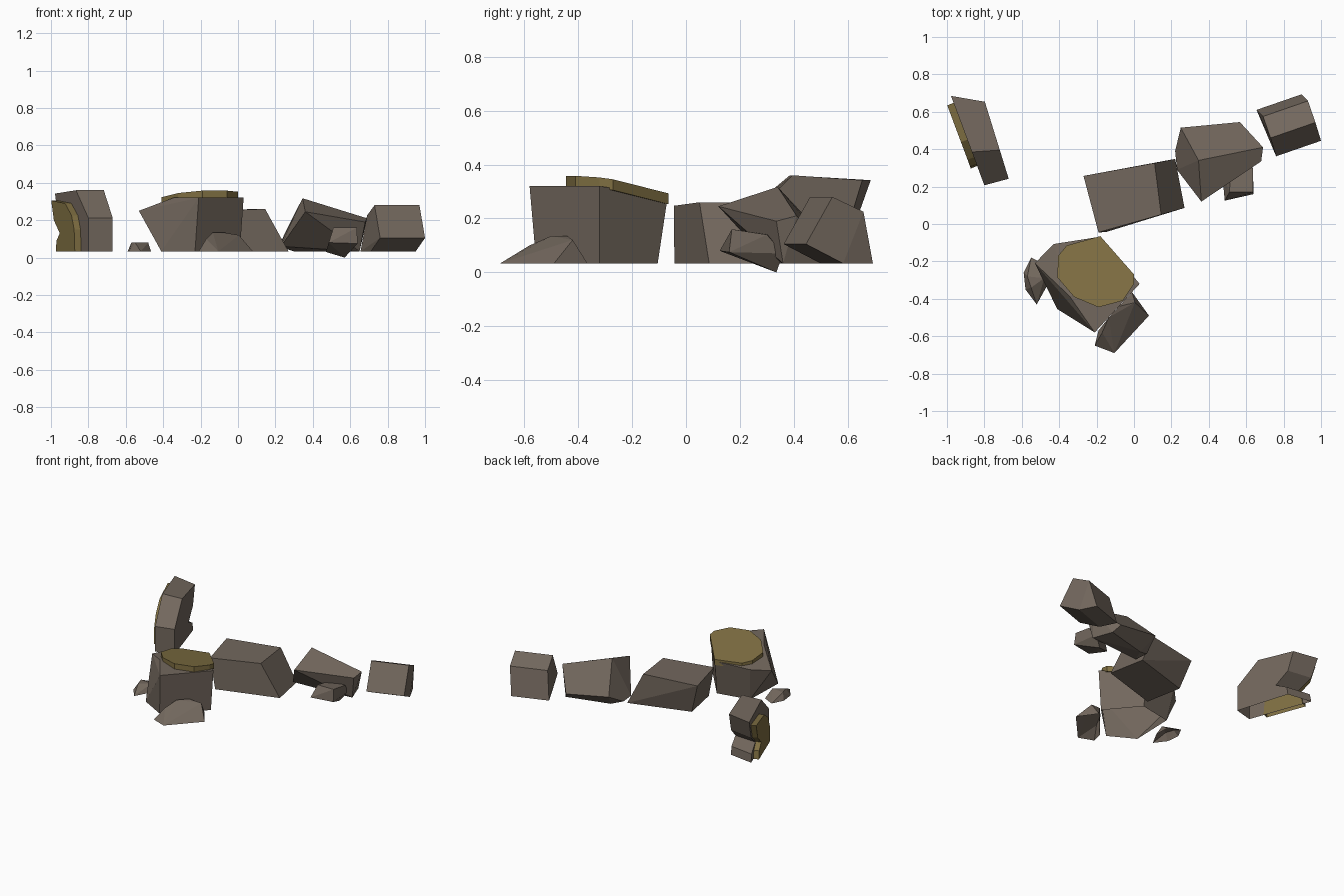
import bpy, bmesh
from mathutils import Vector

if "Cube" in bpy.data.objects:
    bpy.data.objects.remove(bpy.data.objects["Cube"])

GROUND = 0.033  # height where most boulders rest


def material(name, rgb):
    m = bpy.data.materials.new(name)
    m.diffuse_color = (*rgb, 1)
    m.use_nodes = True
    m.node_tree.nodes["Principled BSDF"].inputs["Base Color"].default_value = m.diffuse_color
    return m


stone = material("brown stone", (0.17, 0.137, 0.11))
moss = material("olive moss", (0.215, 0.16, 0.055))


def finish(name, bm, mat, open_base=False):
    bmesh.ops.recalc_face_normals(bm, faces=bm.faces)
    if open_base:  # hollow underside
        base = [f for f in bm.faces if all(v.co.z < GROUND + 0.001 for v in f.verts)]
        bmesh.ops.delete(bm, geom=base, context='FACES')
    me = bpy.data.meshes.new(name)
    bm.to_mesh(me)
    bm.free()
    me.materials.append(mat)
    ob = bpy.data.objects.new(name, me)
    bpy.context.collection.objects.link(ob)
    return ob


def rock(name, corners, mat=stone, open_base=False):
    """Faceted boulder: hull of its corners; (x, y) corners lie on the ground."""
    bm = bmesh.new()
    for c in corners:
        bm.verts.new(c if len(c) == 3 else (*c, GROUND))
    bmesh.ops.convex_hull(bm, input=bm.verts)
    loose = [v for v in bm.verts if not v.link_faces]
    bmesh.ops.delete(bm, geom=loose, context='VERTS')
    bmesh.ops.dissolve_limit(bm, angle_limit=0.1, verts=bm.verts, edges=bm.edges)
    return finish(name, bm, mat, open_base)


def slab(name, profile, near, far, mat):
    """Side profile (s, z) joined between two faces placed by near(s) and far(s)."""
    bm = bmesh.new()
    a = [bm.verts.new((*near(s), z)) for s, z in profile]
    b = [bm.verts.new((*far(s), z)) for s, z in profile]
    bm.faces.new(a)
    bm.faces.new(b[::-1])
    n = len(profile)
    for i in range(n):
        j = (i + 1) % n
        bm.faces.new((a[i], b[i], b[j], a[j]))
    return finish(name, bm, mat, True)


# Right block: five-sided prism along its own axis
axis = Vector((0.24, 0.083, 0))
section = [(0.76, 0.362, 0.105), (0.73, 0.46, 0.28), (0.69, 0.575, 0.225),
           (0.655, 0.61, GROUND), (0.71, 0.50, GROUND)]
rock("right_block", section + [tuple(Vector(p) + axis) for p in section])

# Wedge boulder with a high ridge and an overhanging front
rock("wedge_boulder", [
    (0.25, 0.515, 0.13), (0.566, 0.545, 0.08), (0.345, 0.34, 0.317),
    (0.69, 0.41, 0.21), (0.68, 0.335, 0.19), (0.36, 0.12, 0.245),
    (0.23, 0.29, 0.06), (0.22, 0.39, 0.06), (0.65, 0.36), (0.6, 0.5), (0.3, 0.42)])

# Small stone under the wedge
rock("wedge_pebble", [
    (0.51, 0.17, 0.16), (0.635, 0.17, 0.16), (0.635, 0.3, 0.14), (0.52, 0.31, 0.14),
    (0.485, 0.125, 0.08), (0.64, 0.16, 0.075), (0.57, 0.335, 0.0), (0.47, 0.29, 0.03),
    (0.62, 0.36, 0.07)])

# Leaning block
rock("leaning_block", [
    (-0.27, 0.257, 0.25), (0.11, 0.326, 0.26), (0.145, 0.05, 0.26), (-0.19, -0.045, 0.247),
    (0.22, 0.348), (0.27, 0.086), (-0.15, -0.043), (-0.2, 0.22)])

# Main boulder
rock("main_boulder", [
    (-0.53, -0.21, 0.25), (-0.43, -0.107, 0.27), (-0.18, -0.068, 0.28), (0.03, -0.32, 0.32),
    (-0.21, -0.58, 0.32), (-0.345, -0.385, 0.32),
    (-0.41, -0.455), (-0.23, -0.555), (0.01, -0.32), (-0.17, -0.105), (-0.4, -0.15)],
    open_base=True)

# Moss cap: tilted plate with a many-sided outline
outline = [(-0.405, -0.17, 0.305), (-0.36, -0.115, 0.295), (-0.18, -0.065, 0.293),
           (0.0, -0.27, 0.345), (0.0, -0.32, 0.352), (-0.06, -0.41, 0.358),
           (-0.19, -0.445, 0.358), (-0.32, -0.39, 0.345), (-0.41, -0.285, 0.322)]
rock("moss_cap", outline + [(x, y, z - 0.04) for x, y, z in outline], moss)

# Small stones at the foot of the main boulder
rock("left_pebble", [
    (-0.55, -0.18), (-0.59, -0.26), (-0.58, -0.35), (-0.52, -0.43), (-0.465, -0.33),
    (-0.47, -0.22), (-0.57, -0.28, 0.08), (-0.55, -0.34, 0.08), (-0.48, -0.29, 0.08)],
    open_base=True)
rock("front_stone", [
    (-0.21, -0.65), (-0.105, -0.69), (0.08, -0.49), (-0.01, -0.365), (-0.19, -0.57),
    (-0.17, -0.58, 0.1), (-0.135, -0.5, 0.135), (-0.08, -0.44, 0.135), (0.005, -0.42, 0.12)],
    open_base=True)

# Left slab with an undercut back end
start, along = Vector((-0.80, 0.207)), Vector((-0.35, 0.937))
left_side = lambda s: start + along * s
right_side = lambda s: left_side(s) + Vector((0.13, 0.035)).lerp(Vector((0.18, -0.03)), s * 2)
slab("left_slab", [(0, GROUND), (0, 0.212), (0.19, 0.36), (0.51, 0.342), (0.46, 0.21),
                   (0.35, 0.13), (0.45, 0.09), (0.46, GROUND)], left_side, right_side, stone)

# Moss patch on the slab's left side
outward = Vector((-0.034, -0.013))
slab("moss_patch", [(0.11, GROUND), (0.12, 0.15), (0.16, 0.225), (0.26, 0.29), (0.47, 0.305),
                    (0.43, 0.2), (0.34, 0.13), (0.39, 0.09), (0.4, GROUND)],
     lambda s: left_side(s) + outward, lambda s: left_side(s) - outward * 0.2, moss)
